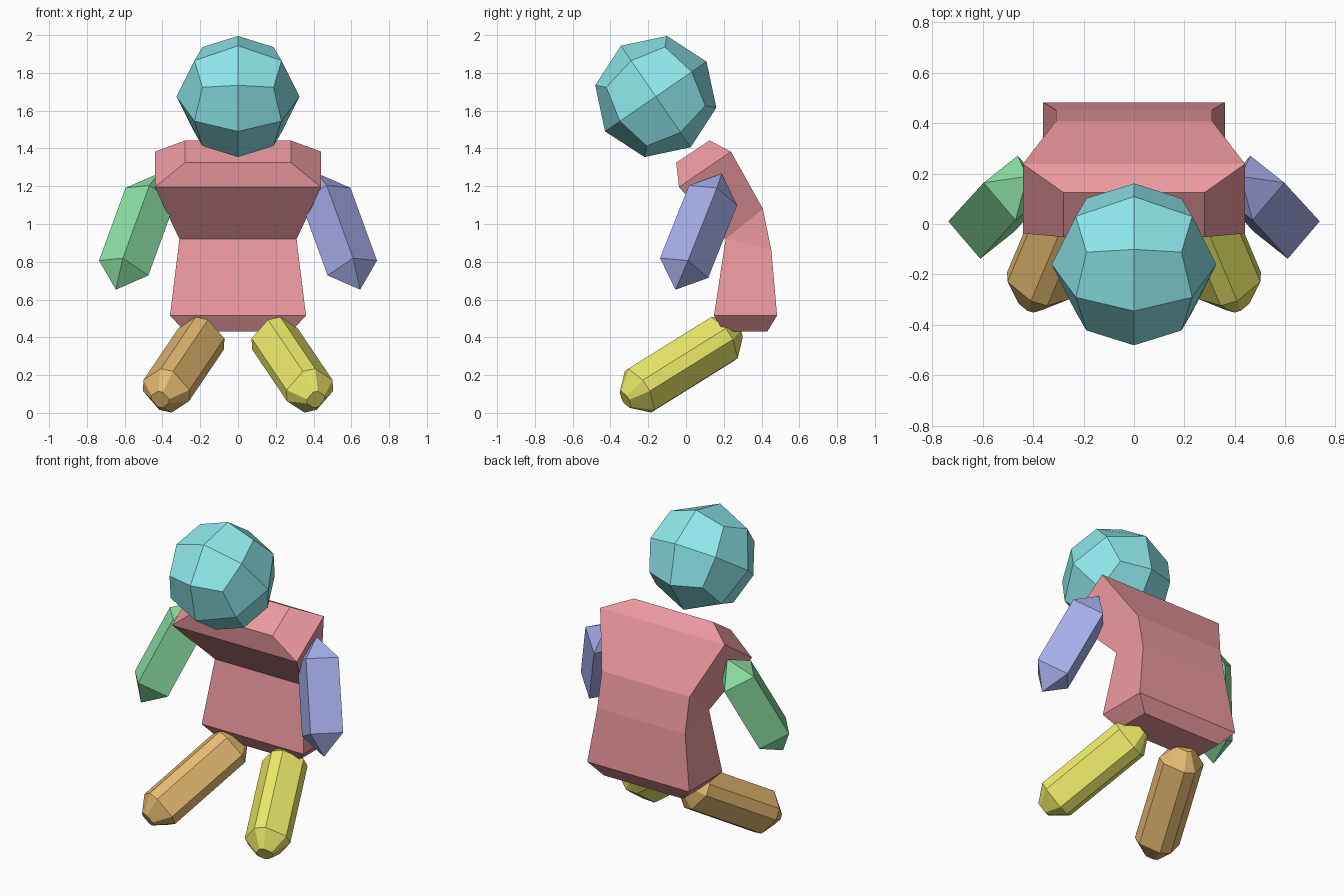
import bpy, bmesh
from math import radians, sin, cos
from mathutils import Vector, Matrix

if "Cube" in bpy.data.objects:
    bpy.data.objects.remove(bpy.data.objects["Cube"])


def finish(name, bm, color):
    bmesh.ops.remove_doubles(bm, verts=bm.verts, dist=0.0005)
    bmesh.ops.recalc_face_normals(bm, faces=bm.faces)
    me = bpy.data.meshes.new(name)
    bm.to_mesh(me)
    bm.free()
    mat = bpy.data.materials.new(name + "_color")
    mat.diffuse_color = (*color, 1)
    mat.use_nodes = True
    mat.node_tree.nodes["Principled BSDF"].inputs["Base Color"].default_value = mat.diffuse_color
    me.materials.append(mat)
    ob = bpy.data.objects.new(name, me)
    bpy.context.collection.objects.link(ob)
    return ob


def loft(name, rings, color):
    """Skin a list of point rings and close both ends."""
    bm = bmesh.new()
    loops = [[bm.verts.new(p) for p in ring] for ring in rings]
    n = len(rings[0])
    for lo, hi in zip(loops, loops[1:]):
        for i in range(n):
            j = (i + 1) % n
            bm.faces.new((lo[i], lo[j], hi[j], hi[i]))
    bm.faces.new(loops[0][::-1])
    bm.faces.new(loops[-1])
    return finish(name, bm, color)


def limb(name, a, b, corner, radius, angles, cap, tip, side, color):
    """Prism from a to b with tapered end caps; side = -1 mirrors it."""
    a, b, corner = Vector(a), Vector(b), Vector(corner)
    axis = (b - a).normalized()
    u = (corner - axis * corner.dot(axis)).normalized()
    v = axis.cross(u)
    rings = []
    for c, r in ((a - axis * cap, radius * tip), (a, radius),
                 (b, radius), (b + axis * cap, radius * tip)):
        ring = [c + (u * cos(radians(t)) + v * sin(radians(t))) * r for t in angles]
        rings.append([(p.x * side, p.y, p.z) for p in ring])
    return loft(name, rings, color)


# Head: subdivided cube pushed out to a sphere, tilted forward
bm = bmesh.new()
bmesh.ops.create_cube(bm, size=1)
bmesh.ops.subdivide_edges(bm, edges=bm.edges[:], cuts=1, use_grid_fill=True)
for vert in bm.verts:
    vert.co = vert.co.normalized() * 0.326
bm.transform(Matrix.Translation((0, -0.16, 1.675)) @ Matrix.Rotation(radians(34.5), 4, 'X'))
finish("head", bm, (0.27, 0.80, 0.83))

# Torso: bent stack of sections (half width, front y, front z, back y, back z)
sections = [(0.28, 0.20, 0.43, 0.43, 0.43),
            (0.36, 0.148, 0.515, 0.482, 0.515),
            (0.31, 0.21, 0.92, 0.452, 0.86),
            (0.31, 0.21, 0.92, 0.407, 1.08),
            (0.44, -0.037, 1.195, 0.238, 1.383),
            (0.28, -0.052, 1.325, 0.125, 1.442)]
bm = bmesh.new()
loops = [[bm.verts.new(p) for p in ((-w, fy, fz), (w, fy, fz), (w, by, bz), (-w, by, bz))]
         for w, fy, fz, by, bz in sections]
loops[3][:2] = loops[2][:2]  # the back has one more bend than the front
for lo, hi in zip(loops, loops[1:]):
    for i in range(4):
        j = (i + 1) % 4
        quad = list(dict.fromkeys((lo[i], lo[j], hi[j], hi[i])))
        if len(quad) > 2:
            bm.faces.new(quad)
bm.faces.new(loops[0][::-1])
bm.faces.new(loops[-1])
bmesh.ops.delete(bm, geom=[v for v in bm.verts if not v.link_faces], context='VERTS')
finish("torso", bm, (0.84, 0.32, 0.35))

# Arms: square prisms with pointed ends
square = (0, 90, 180, 270)
for side, label, color in ((1, "left", (0.39, 0.43, 0.84)), (-1, "right", (0.28, 0.80, 0.39))):
    limb(label + "_arm", (0.465, 0.143, 1.152), (0.605, -0.01, 0.767),
         (0.13, 0.02, 0.038), 0.138, square, 0.13, 0, side, color)

# Legs: square prisms with bevelled edges and blunt ends
bevelled = [k * 90 + d for k in range(4) for d in (-15, 15)]
for side, label, color in ((1, "left", (0.84, 0.82, 0.14)), (-1, "right", (0.80, 0.50, 0.17))):
    limb(label + "_leg", (0.195, 0.195, 0.392), (0.38, -0.245, 0.118),
         (-0.03, -0.52, 0.82), 0.134, bevelled, 0.095, 0.38, side, color)
